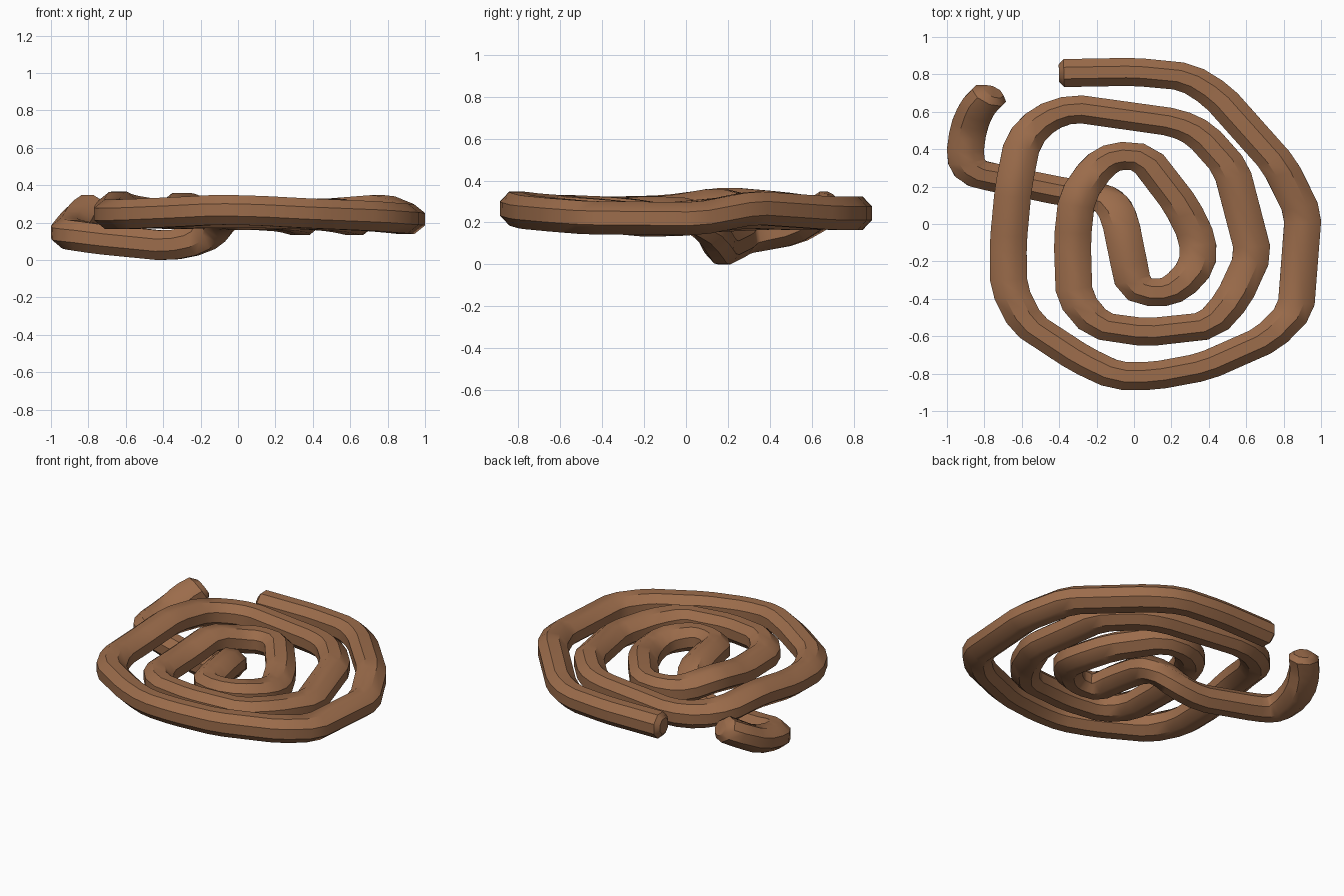
import bpy, bmesh, math
from mathutils import Vector

if "Cube" in bpy.data.objects:
    bpy.data.objects.remove(bpy.data.objects["Cube"])

SX = 1.32      # strands are wider along x
R = 0.081      # octagon radius
SIDES = 8

# Plan of the flat coil, from the outer end inward
coil = [
    (-.38, .81), (0, .817), (.28, .79), (.44, .69), (.77, .32), (.9, .06),
    (.86, -.46), (.71, -.61), (.37, -.76), (.1, -.81), (-.1, -.81),
    (-.29, -.72), (-.58, -.53), (-.675, -.34), (-.678, -.1), (-.65, .2),
    (-.6, .45), (-.485, .57), (-.33, .622), (.22, .545), (.35, .485),
    (.515, .3), (.635, -.16), (.525, -.4), (.4, -.54), (.06, -.577),
    (-.2, -.54), (-.325, -.39), (-.335, -.08), (-.31, .15), (-.2, .31),
    (-.1, .37), (.05, .36), (.25, .1), (.337, -.08), (.335, -.22),
    (.225, -.34), (.12, -.37)]

# Tail: turns back at the middle, dives under the coils, curls up outside
tail = [
    (-.005, -.338, .25), (-.04, -.17, .26), (-.08, .03, .25), (-.13, .12, .19),
    (-.22, .155, .12), (-.38, .175, .088), (-.75, .25, .125), (-.87, .28, .145),
    (-.912, .36, .155), (-.89, .52, .185), (-.84, .63, .25), (-.78, .69, .29)]


def coil_height(x, y):
    """Rises over the tail on the left, sags on the right, lifts at the front."""
    a, r = math.degrees(math.atan2(y, x)), math.hypot(x, y)

    def bump(centre, width):
        d = (a - centre + 180) % 360 - 180
        return math.exp(-(d / width) ** 2)
    outer = max(r - .45, 0)
    return (.257 + .047 * bump(160, 20) - .037 * bump(-8, 28)
            + .07 * outer * bump(-95, 25) + .1 * outer * bump(25, 14))


def round_corners(points, reach=.045):
    """Replace each bend by two points just before and after it."""
    pts = [Vector(p) for p in points]
    out = [pts[0]]
    for a, b, c in zip(pts, pts[1:], pts[2:]):
        for q in (a, c):
            d = q - b
            out.append(b + d * min(.25, reach / d.length))
    return out + [pts[-1]]


def sweep(name, points):
    pts = [Vector((p.x / SX, p.y, p.z)) for p in points]
    bm = bmesh.new()

    def ring(p, t, scale):
        side = t.cross(Vector((0, 0, 1))).normalized()
        up = side.cross(t).normalized()
        verts = []
        for k in range(SIDES):
            a = 2 * math.pi * (k + .5) / SIDES
            v = p + (side * math.cos(a) + up * math.sin(a) * 1.06) * R * scale
            verts.append(bm.verts.new((v.x * SX, v.y, v.z)))
        return verts

    rings = []
    n = len(pts)
    for i, p in enumerate(pts):
        d0 = (p - pts[max(i - 1, 0)]).normalized()
        d1 = (pts[min(i + 1, n - 1)] - p).normalized()
        t = (d0 + d1).normalized()
        # chamfered ends
        if i == 0:
            rings.append(ring(p - t * .02, t, .62))
        rings.append(ring(p, t, 1))
        if i == n - 1:
            rings.append(ring(p + t * .03, t, .62))
    for a, b in zip(rings, rings[1:]):
        for k in range(SIDES):
            j = (k + 1) % SIDES
            bm.faces.new((a[k], a[j], b[j], b[k]))
    bm.faces.new(rings[0])
    bm.faces.new(rings[-1])
    bmesh.ops.recalc_face_normals(bm, faces=bm.faces)

    # rest on the ground, centred
    lo = [min(v.co[i] for v in bm.verts) for i in range(3)]
    hi = [max(v.co[i] for v in bm.verts) for i in range(3)]
    shift = Vector((-(lo[0] + hi[0]) / 2, -(lo[1] + hi[1]) / 2, -lo[2]))
    bmesh.ops.translate(bm, verts=bm.verts, vec=shift)

    me = bpy.data.meshes.new(name)
    bm.to_mesh(me)
    bm.free()
    ob = bpy.data.objects.new(name, me)
    bpy.context.collection.objects.link(ob)
    return ob


line = [(x, y, coil_height(x, y)) for x, y in coil] + tail
rope = sweep("coiled_rope", round_corners(line))
mat = bpy.data.materials.new("rope_brown")
mat.diffuse_color = (0.33, 0.15, 0.07, 1)
mat.use_nodes = True
mat.node_tree.nodes["Principled BSDF"].inputs["Base Color"].default_value = mat.diffuse_color
rope.data.materials.append(mat)
bpy.context.view_layer.objects.active = rope
rope.select_set(True)
bpy.ops.object.shade_smooth_by_angle(angle=math.radians(40))
